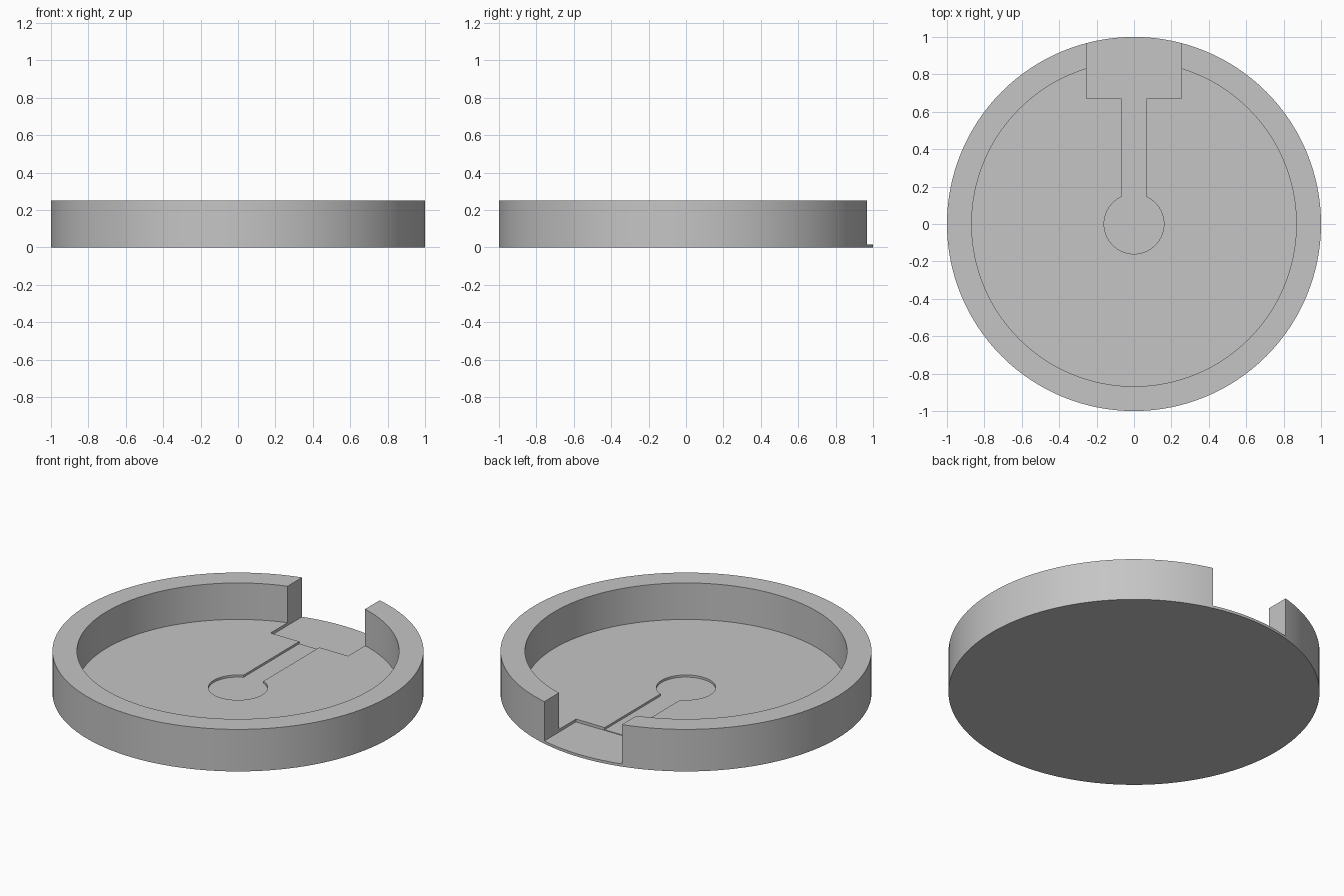
import bpy
import bmesh
from math import asin, cos, sin, pi

# Remove the default cube
cube = bpy.data.objects.get("Cube")
if cube:
    bpy.data.objects.remove(cube, do_unlink=True)

HEIGHT = 0.25
FLOOR = 0.033      # main recess floor
CHANNEL = 0.02     # keyhole channel floor
NOTCH = 0.016      # rear notch floor
ABOVE = 0.4        # cutters end above the rim

grey = bpy.data.materials.new("plain grey")
grey.use_nodes = True
colour = (0.56, 0.56, 0.56, 1)
grey.diffuse_color = colour
grey.node_tree.nodes["Principled BSDF"].inputs["Base Color"].default_value = colour


def arc(radius, start, end, steps):
    angles = [start + (end - start) * i / steps for i in range(steps + 1)]
    return [(radius * cos(a), radius * sin(a)) for a in angles]


def circle(radius, steps=128):
    return arc(radius, 0, 2 * pi, steps)[:-1]


def prism(name, outline, bottom, top):
    """Extrude a closed counter-clockwise outline between two heights."""
    bm = bmesh.new()
    face = bm.faces.new([bm.verts.new((x, y, bottom)) for x, y in outline])
    result = bmesh.ops.extrude_face_region(bm, geom=[face])
    for v in result["geom"]:
        if isinstance(v, bmesh.types.BMVert):
            v.co.z = top
    bmesh.ops.recalc_face_normals(bm, faces=bm.faces)
    mesh = bpy.data.meshes.new(name)
    bm.to_mesh(mesh)
    bm.free()
    mesh.materials.append(grey)
    obj = bpy.data.objects.new(name, mesh)
    bpy.context.collection.objects.link(obj)
    return obj


# Solid round tray
tray = prism("round_tray", circle(1), 0, HEIGHT)

# Keyhole outline: round pocket with a straight slot toward the back
pocket, half_slot = 0.16, 0.066
gap = asin(half_slot / pocket)
keyhole = arc(pocket, pi / 2 + gap, 5 * pi / 2 - gap, 64)
keyhole += [(half_slot, 0.7), (-half_slot, 0.7)]

# Rear notch outline
half_notch = 0.255
notch = [(-half_notch, 0.67), (half_notch, 0.67), (half_notch, 1.2), (-half_notch, 1.2)]

cutters = [
    prism("recess_cutter", circle(0.868), FLOOR, ABOVE),
    prism("keyhole_cutter", keyhole, CHANNEL, ABOVE),
    prism("notch_cutter", notch, NOTCH, ABOVE),
]

# Carve the tray
bpy.context.view_layer.objects.active = tray
tray.select_set(True)
for cutter in cutters:
    cutter.hide_render = True
    mod = tray.modifiers.new(cutter.name, "BOOLEAN")
    mod.operation = "DIFFERENCE"
    mod.solver = "EXACT"
    mod.object = cutter
    bpy.ops.object.modifier_apply(modifier=mod.name)
    bpy.data.objects.remove(cutter, do_unlink=True)

# Smooth round walls with sharp rims
bpy.ops.object.select_all(action="DESELECT")
tray.select_set(True)
bpy.ops.object.shade_smooth_by_angle(angle=pi / 6)
